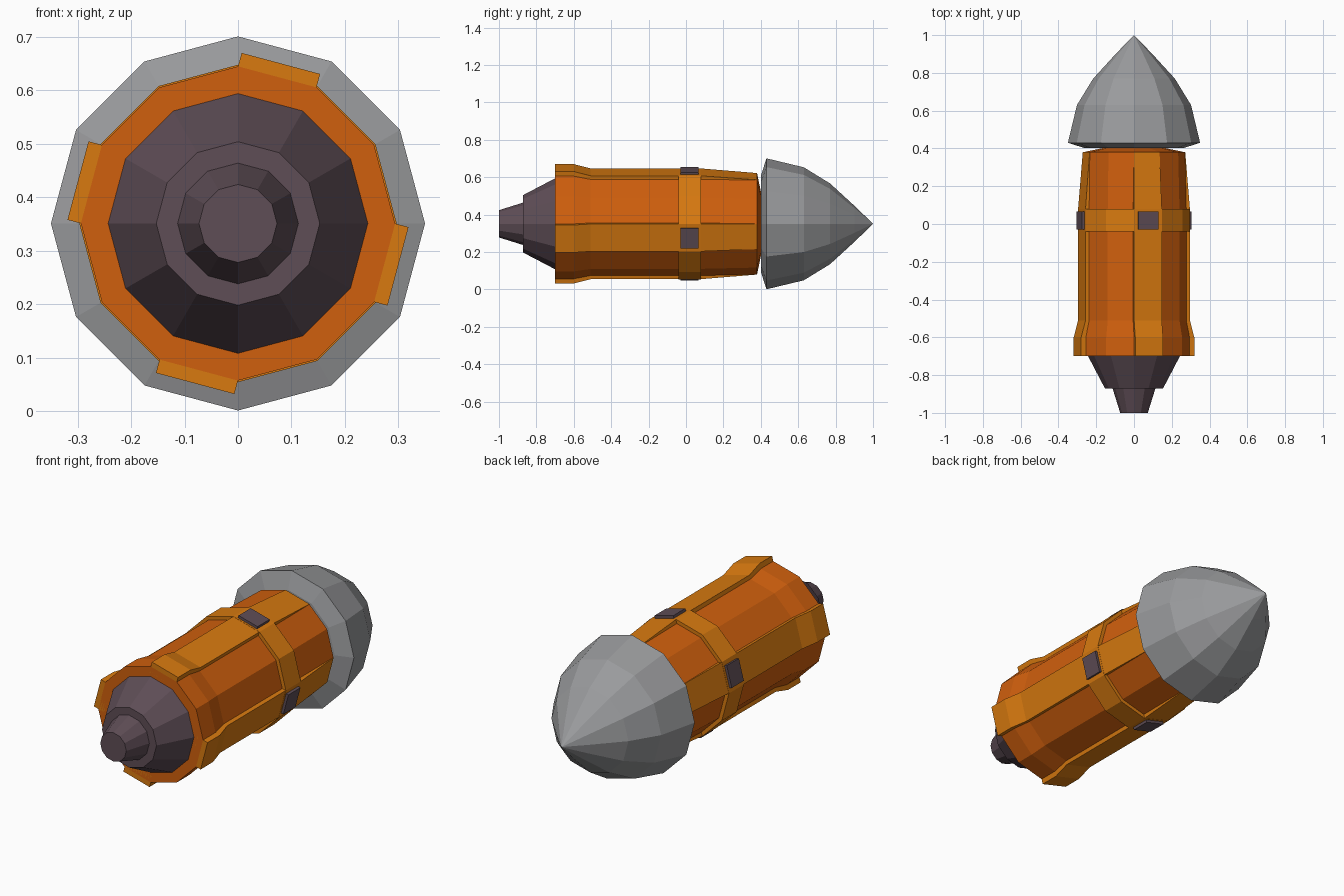
import bpy, bmesh, math
from mathutils import Vector

if "Cube" in bpy.data.objects:
    bpy.data.objects.remove(bpy.data.objects["Cube"])

CZ = 0.351   # height of the long axis
N = 12       # sides of every turned part


def material(name, col):
    m = bpy.data.materials.new(name)
    m.diffuse_color = (*col, 1)
    m.use_nodes = True
    m.node_tree.nodes["Principled BSDF"].inputs["Base Color"].default_value = m.diffuse_color
    return m


ORANGE = material("deep orange", (0.63, 0.115, 0.004))
AMBER = material("amber orange", (0.69, 0.195, 0.005))
GREY = material("steel grey", (0.32, 0.325, 0.335))
PURPLE = material("dark plum", (0.112, 0.074, 0.092))


def skin(name, rings, mat):
    """Join rings of points into a closed flat-shaded tube with end caps."""
    bm = bmesh.new()
    vs = [[bm.verts.new(p) for p in ring] for ring in rings]
    for a, b in zip(vs, vs[1:]):
        n = len(a)
        for i in range(n):
            j = (i + 1) % n
            bm.faces.new((a[i], a[j], b[j], b[i]))
    bm.faces.new(vs[0])
    bm.faces.new(vs[-1])
    bmesh.ops.remove_doubles(bm, verts=bm.verts, dist=0.0001)
    bmesh.ops.recalc_face_normals(bm, faces=bm.faces)
    me = bpy.data.meshes.new(name)
    bm.to_mesh(me)
    bm.free()
    me.materials.append(mat)
    ob = bpy.data.objects.new(name, me)
    bpy.context.collection.objects.link(ob)
    return ob


def turned(name, profile, mat):
    """Twelve-sided body along y from (y, radius) points."""
    rings = []
    for y, r in profile:
        rings.append([(r * math.cos(2 * math.pi * i / N), y,
                       CZ + r * math.sin(2 * math.pi * i / N)) for i in range(N)])
    return skin(name, rings, mat)


def strip(name, angle, sections, mat):
    """Bar along y facing `angle`, from (y, inner, outer, half width) sections."""
    a = math.radians(angle)
    out = Vector((math.cos(a), 0, math.sin(a)))
    side = Vector((-math.sin(a), 0, math.cos(a)))
    rings = []
    for y, lo, hi, w in sections:
        c = Vector((0, y, CZ))
        rings.append([c + out * lo - side * w, c + out * hi - side * w,
                      c + out * hi + side * w, c + out * lo + side * w])
    return skin(name, rings, mat)


# pointed nose with undercut base
turned("nose_cone", [(0.402, 0.262), (0.43, 0.35), (0.63, 0.302), (0.77, 0.216),
                     (0.90, 0.097), (1.0, 0.0005)], GREY)

# main casing, flared at the tail
turned("casing", [(-0.70, 0.294), (-0.60, 0.294), (-0.51, 0.278), (0.08, 0.278),
                  (0.38, 0.27), (0.405, 0.15)], ORANGE)

# raised band round the middle
turned("middle_band", [(-0.04, 0.27), (-0.04, 0.297), (0.08, 0.297), (0.08, 0.27)], AMBER)

# stepped tail nozzle
turned("tail_nozzle", [(-0.69, 0.243), (-0.70, 0.243), (-0.872, 0.153), (-0.872, 0.113),
                       (-1.0, 0.073)], PURPLE)

# four lengthwise panels, each with a clip where it crosses the band
for k, angle in enumerate((75, 165, 255, 345)):
    strip(f"side_panel_{k + 1}", angle,
          [(-0.70, 0.25, 0.31, 0.076), (-0.60, 0.25, 0.31, 0.076),
           (-0.51, 0.25, 0.286, 0.076), (0.08, 0.25, 0.286, 0.076),
           (0.38, 0.25, 0.262, 0.070)], AMBER)
    strip(f"clip_{k + 1}", angle,
          [(-0.03, 0.27, 0.300, 0.055), (0.067, 0.27, 0.300, 0.055)], PURPLE)
